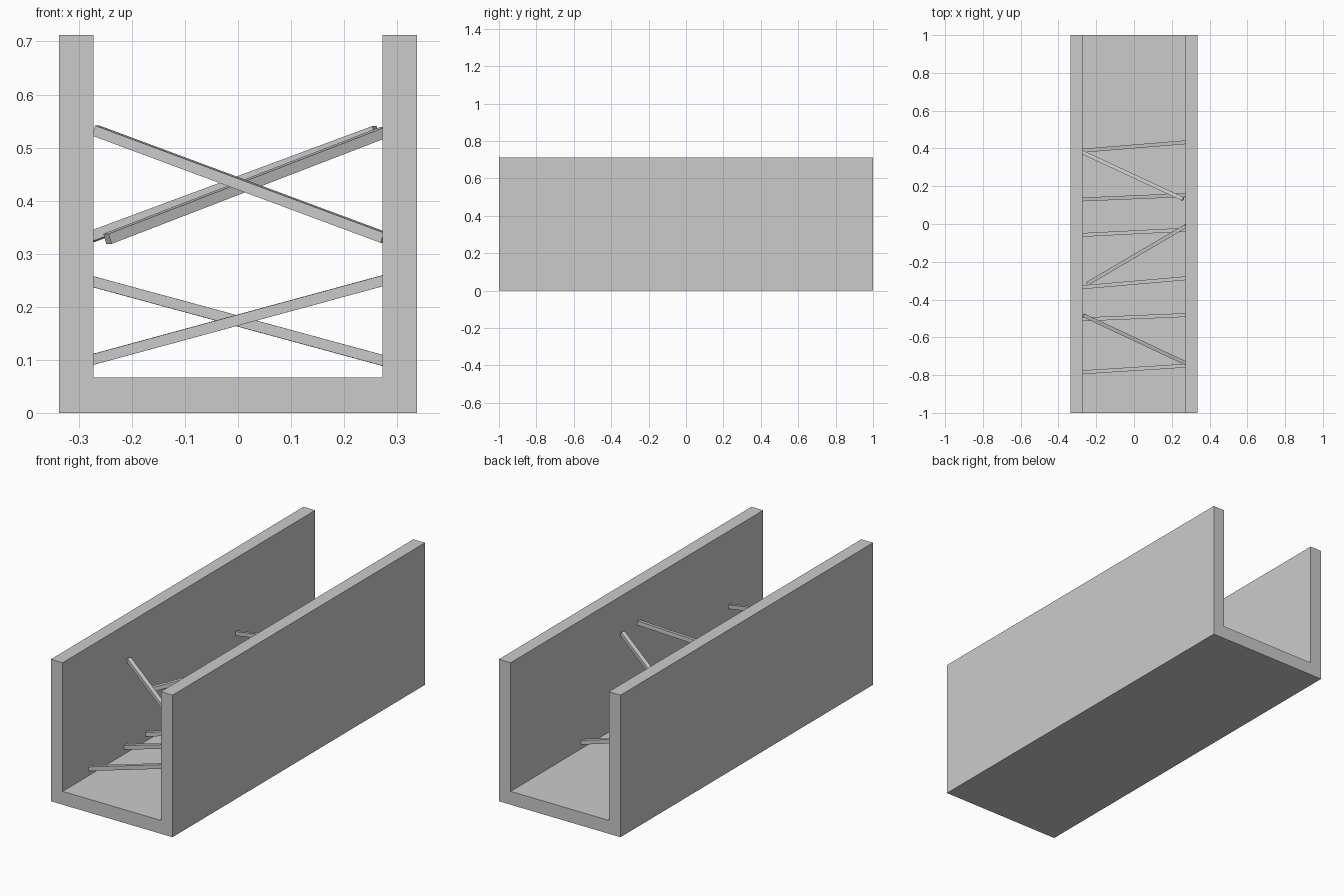
import bpy, bmesh
from mathutils import Vector, Matrix

if "Cube" in bpy.data.objects:
    bpy.data.objects.remove(bpy.data.objects["Cube"])

W, H, T, FLOOR, INNER = 0.337, 0.712, 0.065, 0.067, 0.272


def make_object(name, bm):
    bmesh.ops.recalc_face_normals(bm, faces=bm.faces[:])
    mesh = bpy.data.meshes.new(name)
    bm.to_mesh(mesh)
    bm.free()
    obj = bpy.data.objects.new(name, mesh)
    bpy.context.collection.objects.link(obj)
    return obj


def bar(name, start, end, thick=0.02):
    """Square bar between two points, sides kept vertical."""
    a, b = Vector(start), Vector(end)
    along = (b - a).normalized()
    side = Vector((0, 0, 1)).cross(along).normalized()
    up = along.cross(side)
    frame = Matrix((along, side, up)).transposed().to_4x4()
    frame.translation = (a + b) / 2
    bm = bmesh.new()
    bmesh.ops.create_cube(bm, size=1)
    bmesh.ops.scale(bm, vec=((b - a).length, thick, thick), verts=bm.verts)
    bmesh.ops.transform(bm, matrix=frame, verts=bm.verts)
    return make_object(name, bm)


# U-shaped channel: profile swept along y
profile = [(-W, 0), (W, 0), (W, H), (INNER, H), (INNER, FLOOR),
           (-INNER, FLOOR), (-INNER, H), (-W, H)]
bm = bmesh.new()
face = bm.faces.new([bm.verts.new((x, -1, z)) for x, z in profile])
swept = bmesh.ops.extrude_face_region(bm, geom=[face], use_keep_orig=True)
bmesh.ops.translate(bm, vec=(0, 2, 0),
                    verts=[v for v in swept["geom"] if isinstance(v, bmesh.types.BMVert)])
make_object("channel", bm)

# Low cross bars: y left, y right, z left, z right (ends set into the walls)
low_bars = [(-0.785, -0.75, 0.10, 0.25), (-0.505, -0.482, 0.10, 0.25),
            (-0.335, -0.287, 0.10, 0.25), (-0.058, -0.03, 0.10, 0.25),
            (0.13, 0.153, 0.248, 0.098), (0.388, 0.433, 0.248, 0.098)]
for i, (yl, yr, zl, zr) in enumerate(low_bars):
    bar(f"low_cross_bar_{i + 1}", (-0.276, yl, zl), (0.276, yr, zr))

# High diagonal bars, each with one free end
high_bars = [((-0.268, -0.483, 0.532), (0.276, -0.738, 0.33)),
             ((-0.246, -0.315, 0.328), (0.275, -0.01, 0.529)),
             ((-0.276, 0.381, 0.332), (0.26, 0.132, 0.531))]
for i, (start, end) in enumerate(high_bars):
    bar(f"high_diagonal_bar_{i + 1}", start, end)
